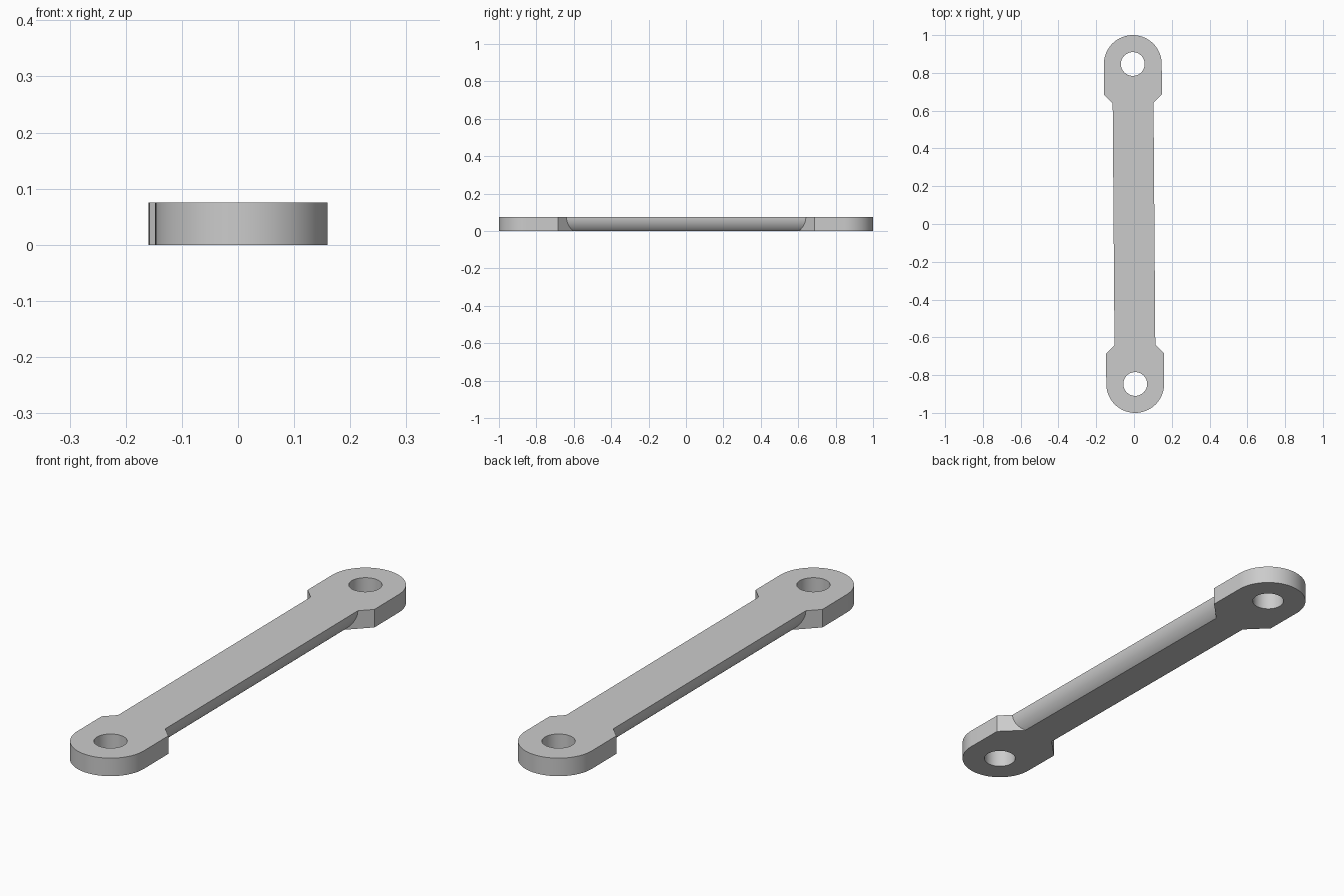
import bpy, bmesh, math
from mathutils import Matrix

if "Cube" in bpy.data.objects:
    bpy.data.objects.remove(bpy.data.objects["Cube"], do_unlink=True)

THICK = 0.075      # plate thickness
END_Y = 0.847      # hole centres
END_R = 0.153      # eye radius
HOLE_R = 0.063
BAR_TOP, BAR_BOTTOM = 0.108, 0.071   # half widths of the bar

steel = bpy.data.materials.new("plain_grey")
steel.use_nodes = True
grey = (0.6, 0.6, 0.6, 1)
steel.diffuse_color = grey
steel.node_tree.nodes["Principled BSDF"].inputs["Base Color"].default_value = grey


def prism(name, outline, offset):
    """Extrude a closed 3D outline along an offset vector."""
    bm = bmesh.new()
    face = bm.faces.new([bm.verts.new(p) for p in outline])
    ext = bmesh.ops.extrude_face_region(bm, geom=[face])
    moved = [g for g in ext["geom"] if isinstance(g, bmesh.types.BMVert)]
    bmesh.ops.translate(bm, verts=moved, vec=offset)
    bmesh.ops.recalc_face_normals(bm, faces=bm.faces)
    mesh = bpy.data.meshes.new(name)
    bm.to_mesh(mesh)
    bm.free()
    obj = bpy.data.objects.new(name, mesh)
    bpy.context.collection.objects.link(obj)
    mesh.materials.append(steel)
    return obj


def combine(target, tool, operation):
    """Apply a boolean and discard the tool."""
    tool.hide_render = True
    mod = target.modifiers.new(operation.lower(), "BOOLEAN")
    mod.operation, mod.solver, mod.object = operation, "EXACT", tool
    bpy.context.view_layer.objects.active = target
    bpy.ops.object.modifier_apply(modifier=mod.name)
    bpy.data.objects.remove(tool, do_unlink=True)


# Bar: flat top, sides curving in towards a narrower underside
inset = BAR_TOP - BAR_BOTTOM
radius = (THICK ** 2 + inset ** 2) / (2 * inset)
sweep = math.asin(THICK / radius)
side = []
for i in range(11):
    a = sweep * i / 10
    side.append((BAR_TOP - radius * (1 - math.cos(a)), THICK - radius * math.sin(a)))
side[-1] = (BAR_BOTTOM, 0)
section = side + [(-x, z) for x, z in reversed(side)]
link = prism("link_plate", [(x, -0.72, z) for x, z in section], (0, 1.44, 0))

# Rounded eyes with chamfered shoulders, one at each end
for s in (1, -1):
    arc = [math.pi * i / 40 for i in range(41)]
    outline = [(END_R * math.cos(a), END_Y + END_R * math.sin(a)) for a in arc]
    outline += [(-END_R, 0.685), (-0.05, 0.582), (0.05, 0.582), (END_R, 0.685)]
    eye = prism("end_eye", [(s * x, s * y, 0) for x, y in outline], (0, 0, THICK))
    combine(link, eye, "UNION")

# Pin holes
for s in (1, -1):
    ring = [2 * math.pi * i / 48 for i in range(48)]
    pin = prism("hole_cutter", [(HOLE_R * math.cos(a), s * END_Y + HOLE_R * math.sin(a), -0.1)
                                for a in ring], (0, 0, 0.3))
    combine(link, pin, "DIFFERENCE")

# The link lies very slightly turned
link.data.transform(Matrix.Rotation(0.0075, 4, "Z"))

bpy.ops.object.select_all(action="DESELECT")
link.select_set(True)
bpy.context.view_layer.objects.active = link
bpy.ops.object.shade_smooth_by_angle(angle=math.radians(25))
